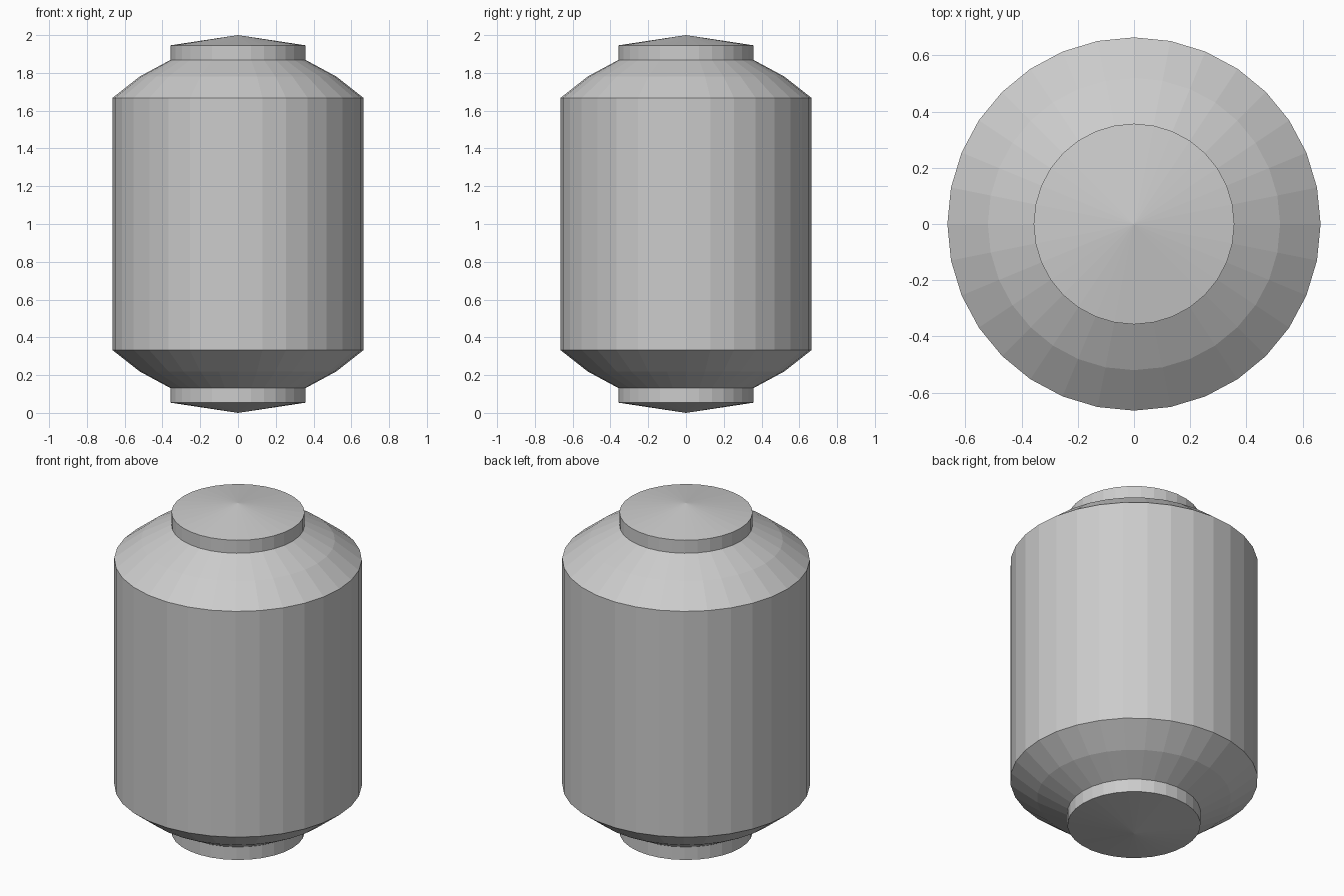
import bpy, bmesh
from math import cos, sin, pi

if "Cube" in bpy.data.objects:
    bpy.data.objects.remove(bpy.data.objects["Cube"])

SIDES = 32


def lathe(name, profile):
    """Revolve (radius, z) points around z; radius 0 makes a pole."""
    bm = bmesh.new()
    rings = []
    for r, z in profile:
        n = SIDES if r > 0 else 1
        rings.append([bm.verts.new((r * cos(2 * pi * i / SIDES),
                                    r * sin(2 * pi * i / SIDES), z))
                      for i in range(n)])
    for a, b in zip(rings, rings[1:]):
        for i in range(SIDES):
            j = (i + 1) % SIDES
            corners = [a[i % len(a)], a[j % len(a)], b[j % len(b)], b[i % len(b)]]
            bm.faces.new(list(dict.fromkeys(corners)))
    bmesh.ops.recalc_face_normals(bm, faces=bm.faces)
    mesh = bpy.data.meshes.new(name)
    bm.to_mesh(mesh)
    bm.free()
    obj = bpy.data.objects.new(name, mesh)
    bpy.context.collection.objects.link(obj)
    return obj


# Lower half: shallow cone end, neck, two-step shoulder, main wall
lower = [(0, 0), (0.357, 0.054), (0.357, 0.131), (0.52, 0.219), (0.664, 0.332)]

# Upper half mirrors the lower one
upper = [(r, 2 - z) for r, z in reversed(lower)]

lathe("canister_body", lower + upper)
